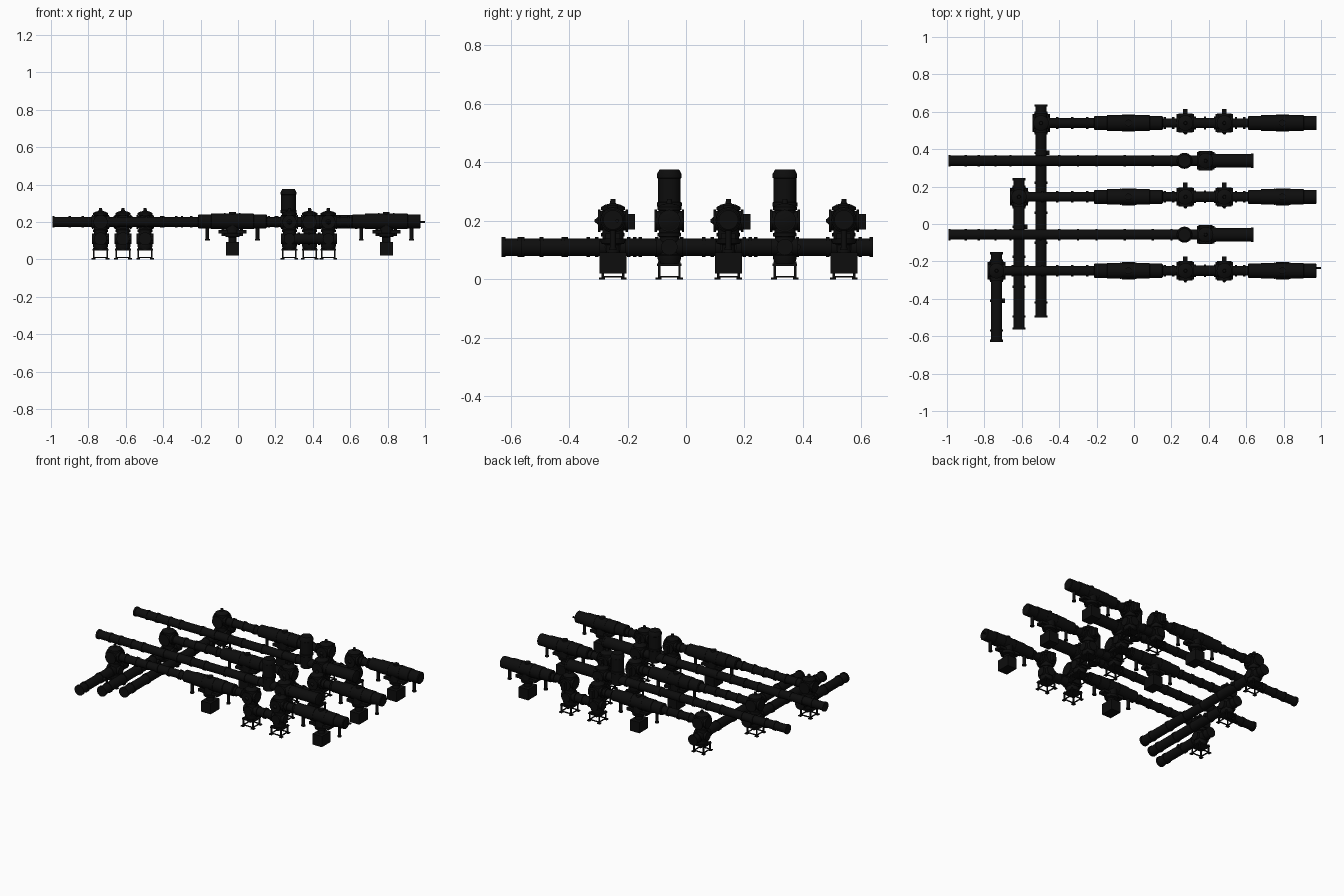
import bpy, bmesh, math
from mathutils import Matrix, Vector

cube = bpy.data.objects.get("Cube")
if cube:
    bpy.data.objects.remove(cube, do_unlink=True)

BLACK = (0.004, 0.004, 0.004, 1)
paint = bpy.data.materials.new("black enamel")
paint.use_nodes = True
paint.diffuse_color = BLACK
paint.node_tree.nodes["Principled BSDF"].inputs["Base Color"].default_value = BLACK

AXES = {"x": Vector((1, 0, 0)), "y": Vector((0, 1, 0)), "z": Vector((0, 0, 1))}


def lathe(bm, origin, axis, profile, sides=24):
    """Closed turned solid; profile is (distance along axis, radius)."""
    a = AXES[axis]
    u = AXES["y"] if axis == "x" else AXES["x"]
    v = a.cross(u)
    rings = []
    for t, r in profile:
        c = Vector(origin) + a * t
        rings.append([bm.verts.new(c + (u * math.cos(k) + v * math.sin(k)) * r)
                      for k in (2 * math.pi * i / sides for i in range(sides))])
    for p, q in zip(rings, rings[1:]):
        for i in range(sides):
            j = (i + 1) % sides
            bm.faces.new((p[i], p[j], q[j], q[i]))
    bm.faces.new(rings[0][::-1])
    bm.faces.new(rings[-1])


def rod(bm, origin, axis, start, end, r, sides=24):
    lathe(bm, origin, axis, [(start, r), (end, r)], sides)


def box(bm, centre, size):
    m = Matrix.Translation(centre) @ Matrix.Diagonal((*size, 1))
    bmesh.ops.create_cube(bm, size=1, matrix=m)


def flanges(bm, origin, axis, places, r, width=0.012):
    for t in places:
        rod(bm, origin, axis, t - width / 2, t + width / 2, r)


def finish(bm, name):
    bmesh.ops.recalc_face_normals(bm, faces=bm.faces[:])
    mesh = bpy.data.meshes.new(name)
    bm.to_mesh(mesh)
    bm.free()
    mesh.materials.append(paint)
    ob = bpy.data.objects.new(name, mesh)
    bpy.context.collection.objects.link(ob)
    bpy.ops.object.select_all(action="DESELECT")
    ob.select_set(True)
    bpy.context.view_layer.objects.active = ob
    bpy.ops.object.shade_smooth_by_angle(angle=math.radians(35))


def stand(bm, x, y):
    """Open four-legged frame with a pad under each leg."""
    for sx in (-1, 1):
        for sy in (-1, 1):
            box(bm, (x + sx * 0.035, y + sy * 0.035, 0.03), (0.008, 0.008, 0.06))
            box(bm, (x + sx * 0.037, y + sy * 0.037, 0.003), (0.02, 0.02, 0.006))
        box(bm, (x + sx * 0.035, y, 0.009), (0.006, 0.07, 0.006))
        box(bm, (x, y + sx * 0.035, 0.009), (0.07, 0.006, 0.006))
    box(bm, (x, y, 0.05), (0.084, 0.084, 0.008))


# Low busbars running front to back
for name, x, y0, y1, joint in (("short", -0.735, -0.63, -0.15, -0.25),
                               ("middle", -0.615, -0.565, 0.245, 0.145),
                               ("long", -0.497, -0.5, 0.64, 0.54)):
    bm = bmesh.new()
    rod(bm, (x, 0, 0.11), "y", y0, y1, 0.03)
    spots = [y0 + 0.006, y1 - 0.006, joint - 0.055, joint + 0.055]
    y = joint - 0.16
    while y > y0 + 0.05:
        spots.append(y)
        y -= 0.16
    flanges(bm, (x, 0, 0.11), "y", spots, 0.034)
    rod(bm, (x, joint - 0.16, 0.11), "x", 0, 0.045, 0.012, 12)
    finish(bm, name + "_busbar")


def column(x, y, name, tab):
    """Upright switch housing with crossed ports on an open stand."""
    bm = bmesh.new()
    lathe(bm, (x, y, 0), "z", [(0.054, 0.034), (0.07, 0.04), (0.082, 0.04), (0.084, 0.034),
                               (0.145, 0.034), (0.147, 0.04), (0.158, 0.04), (0.16, 0.036),
                               (0.235, 0.036), (0.237, 0.041), (0.247, 0.041),
                               (0.255, 0.026), (0.259, 0.01), (0.275, 0.008)])
    rod(bm, (x, y, 0.2), "x", -0.047, 0.047, 0.033)
    rod(bm, (x, y, 0.2), "y", -0.047, 0.047, 0.033)
    flanges(bm, (x, y, 0.2), "x", (-0.042, 0.042), 0.037, 0.008)
    flanges(bm, (x, y, 0.2), "y", (-0.047, 0.047), 0.038, 0.008)
    rod(bm, (x, y, 0.11), "x", -0.045, 0.045, 0.028)
    rod(bm, (x, y, 0.11), "y", -0.045, 0.045, 0.03)
    if tab:
        box(bm, (x, y + 0.061, 0.197), (0.024, 0.03, 0.052))
        lathe(bm, (x, y, 0.2), "y", [(-0.062, 0.004), (-0.045, 0.018)], 12)
    stand(bm, x, y)
    finish(bm, name)


def breaker(x, y, name):
    """Wide horizontal tank with a hanging drive box and two drain stubs."""
    bm = bmesh.new()
    lathe(bm, (x, y, 0.203), "x", [(-0.184, 0.033), (-0.18, 0.038), (-0.115, 0.038),
                                   (-0.113, 0.042), (0.113, 0.042), (0.115, 0.038),
                                   (0.18, 0.038), (0.184, 0.033)], 32)
    flanges(bm, (x, y, 0.203), "x", (-0.04, 0.04), 0.044, 0.008)
    rod(bm, (x, y, 0.2), "z", 0, 0.052, 0.018)
    lathe(bm, (x, y, 0), "z", [(0.085, 0.022), (0.118, 0.022), (0.122, 0.04),
                               (0.138, 0.044), (0.14, 0.036), (0.18, 0.036)])
    box(bm, (x, y, 0.147), (0.15, 0.05, 0.018))
    box(bm, (x, y, 0.056), (0.07, 0.092, 0.072))
    for s in (-1, 1):
        rod(bm, (x + s * 0.134, y, 0), "z", 0.105, 0.19, 0.01, 12)
        rod(bm, (x + s * 0.134, y, 0), "z", 0.1, 0.108, 0.013, 12)
        rod(bm, (x + s * 0.05, y, 0), "z", 0.125, 0.18, 0.008, 12)
    finish(bm, name)


# Three switch bays, each tied to its own busbar
for label, y, bus in (("front", -0.25, -0.735), ("centre", 0.145, -0.615), ("rear", 0.54, -0.497)):
    bm = bmesh.new()
    o = (0, y, 0.2)
    rod(bm, o, "x", bus, -0.2, 0.026)
    n = round((-0.25 - bus) / 0.08)
    flanges(bm, o, "x", [-0.25 - 0.08 * i for i in range(n)], 0.031)
    rod(bm, o, "x", 0.15, 0.25, 0.025)
    rod(bm, o, "x", 0.5, 0.62, 0.025)
    flanges(bm, o, "x", (0.165, 0.21, 0.545, 0.59), 0.031)
    rod(bm, (0, y, 0.11), "x", 0.28, 0.48, 0.028)
    flanges(bm, (0, y, 0.11), "x", (0.325, 0.38, 0.435), 0.034)
    finish(bm, label + "_bay_pipe")
    column(bus, y, label + "_bus_switch", False)
    column(0.275, y, label + "_inner_switch", True)
    column(0.483, y, label + "_outer_switch", True)
    breaker(-0.03, y, label + "_inner_breaker")
    breaker(0.793, y, label + "_outer_breaker")

# Two long feeder pipes with a tall transformer tank
for label, y in (("front", -0.057), ("rear", 0.338)):
    bm = bmesh.new()
    o = (0, y, 0.2)
    rod(bm, o, "x", -0.993, 0.4, 0.027)
    flanges(bm, o, "x", [-0.987, -0.9, -0.83, -0.74, -0.66, -0.5, -0.4, -0.3,
                         -0.2, -0.05, 0.1, 0.2], 0.031)
    lathe(bm, o, "x", [(0.4, 0.034), (0.425, 0.036), (0.636, 0.036), (0.64, 0.03)])
    flanges(bm, o, "x", (0.432, 0.632), 0.038)
    finish(bm, label + "_feeder_pipe")

    bm = bmesh.new()
    lathe(bm, (0.27, y, 0), "z", [(0.165, 0.03), (0.17, 0.036), (0.245, 0.036), (0.25, 0.043),
                                  (0.262, 0.043), (0.264, 0.039), (0.345, 0.039),
                                  (0.347, 0.042), (0.36, 0.042), (0.376, 0.033)])
    finish(bm, label + "_transformer_tank")

    column(0.383, y, label + "_feeder_switch", False)

# Small end fitting on the front bay
bm = bmesh.new()
rod(bm, (0, -0.235, 0.2), "x", 0.97, 1.0, 0.006, 12)
finish(bm, "end_fitting")
